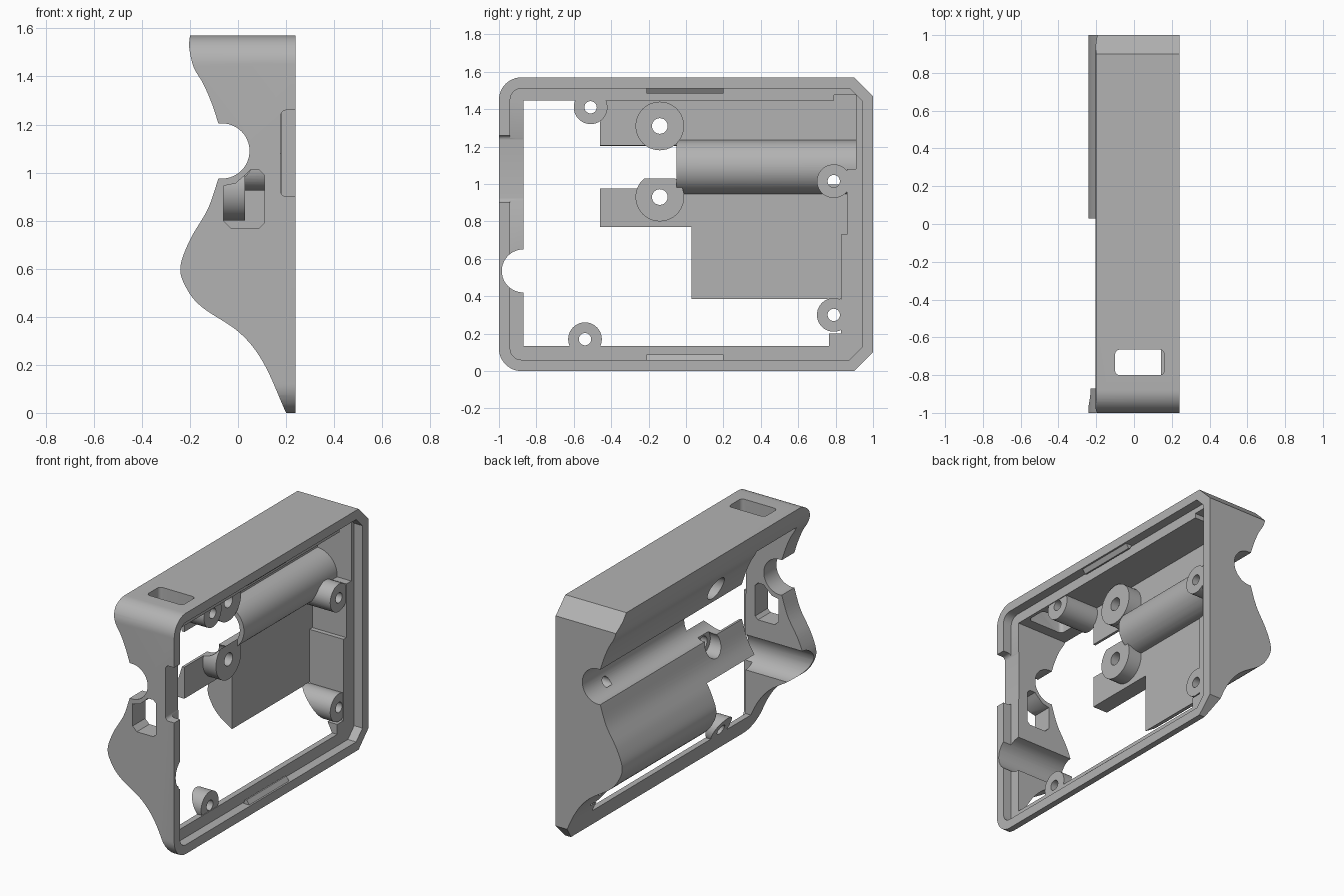
import bpy, bmesh, math
from mathutils import Vector

cube = bpy.data.objects.get("Cube")
if cube:
    bpy.data.objects.remove(cube, do_unlink=True)

grey = bpy.data.materials.new("plain grey")
grey.use_nodes = True
grey.diffuse_color = (0.45, 0.45, 0.45, 1)
grey.node_tree.nodes["Principled BSDF"].inputs["Base Color"].default_value = (0.45, 0.45, 0.45, 1)


def prism(name, pts, axis, lo, hi):
    """Extrude a 2D outline along an axis."""
    place = {"x": lambda a, b, t: (t, a, b),
             "y": lambda a, b, t: (a, t, b),
             "z": lambda a, b, t: (a, b, t)}[axis]
    bm = bmesh.new()
    low = [bm.verts.new(place(a, b, lo)) for a, b in pts]
    high = [bm.verts.new(place(a, b, hi)) for a, b in pts]
    bm.faces.new(low)
    bm.faces.new(high)
    for i in range(len(pts)):
        j = (i + 1) % len(pts)
        bm.faces.new((low[i], low[j], high[j], high[i]))
    bmesh.ops.recalc_face_normals(bm, faces=bm.faces)
    mesh = bpy.data.meshes.new(name)
    bm.to_mesh(mesh)
    bm.free()
    mesh.materials.append(grey)
    ob = bpy.data.objects.new(name, mesh)
    bpy.context.collection.objects.link(ob)
    return ob


def arc(a, b, r, start, end, n):
    return [(a + r * math.cos(math.radians(start + (end - start) * i / n)),
             b + r * math.sin(math.radians(start + (end - start) * i / n))) for i in range(n + 1)]


def disc(a, b, r, n=40):
    return arc(a, b, r, 0, 360, n)[:-1]


def rect(a0, a1, b0, b1, r=0):
    if not r:
        return [(a0, b0), (a1, b0), (a1, b1), (a0, b1)]
    return (arc(a0 + r, b0 + r, r, 180, 270, 6) + arc(a1 - r, b0 + r, r, 270, 360, 6)
            + arc(a1 - r, b1 - r, r, 0, 90, 6) + arc(a0 + r, b1 - r, r, 90, 180, 6))


def case_outline(inset, r, c):
    """Side outline: rounded at the front, chamfered at the back."""
    y0, y1, z0, z1 = -1 + inset, 1 - inset, inset, TOP - inset
    return (arc(y0 + r, z0 + r, r, 180, 270, 12) + [(y1 - c, z0), (y1, z0 + c), (y1, z1 - c), (y1 - c, z1)]
            + arc(y0 + r, z1 - r, r, 90, 180, 12))


def smooth(points, steps=6):
    """Catmull-Rom curve through the points."""
    p = [Vector(q) for q in points]
    p = [2 * p[0] - p[1]] + p + [2 * p[-1] - p[-2]]
    out = []
    for i in range(1, len(p) - 2):
        a, b, c, d = p[i - 1:i + 3]
        for s in range(steps):
            t = s / steps
            out.append(tuple(0.5 * (2 * b + (c - a) * t + (2 * a - 5 * b + 4 * c - d) * t * t
                                    + (3 * b - a - 3 * c + d) * t ** 3)))
    return out + [tuple(p[-2])]


def combine(target, other, op, keep=False):
    m = target.modifiers.new("bool", "BOOLEAN")
    m.operation, m.object, m.solver = op, other, "EXACT"
    bpy.context.view_layer.update()
    result = bpy.data.meshes.new_from_object(target.evaluated_get(bpy.context.evaluated_depsgraph_get()))
    target.modifiers.clear()
    target.data = result
    if not keep:
        bpy.data.objects.remove(other, do_unlink=True)


def cut(pts, axis, lo, hi):
    combine(shell, prism("cutter", pts, axis, lo, hi), "DIFFERENCE")


def add(pts, axis, lo, hi):
    combine(shell, prism("adder", pts, axis, lo, hi), "UNION")


TOP, RIM, FLOOR, LEDGE = 1.57, 0.24, -0.065, 0.18
GROOVE = (-0.067, 1.09)

# Wavy grip profile
lower = smooth([(0.2, 0), (0.105, 0.21), (0.005, 0.335), (-0.15, 0.44), (-0.215, 0.52), (-0.24, 0.605),
                (-0.2, 0.72), (-0.125, 0.85), (-0.08, 0.98)])
upper = smooth([(-0.08, 1.2), (-0.11, 1.29), (-0.145, 1.37), (-0.185, 1.44), (-0.203, 1.52), (-0.2, TOP)])
profile = lower + upper + [(RIM, TOP), (RIM, 0)]


def solid_case(name):
    ob = prism(name, profile, "y", -1.1, 1.1)
    combine(ob, prism("outline", case_outline(0, 0.12, 0.1), "x", -1, RIM + 0.1), "INTERSECT")
    return ob


shell = solid_case("case_shell")
envelope = solid_case("case_envelope")

# Hollow interior with a stepped back wall
cavity = [(-0.87, 0.135), (0.765, 0.135), (0.765, 0.2), (0.83, 0.2), (0.83, 0.73), (0.86, 0.73),
          (0.86, 1.08), (0.91, 1.08), (0.91, 1.475), (0.79, 1.475), (0.79, 1.445), (-0.87, 1.445)]
cut(cavity, "x", FLOOR, 0.5)
# Open areas of the grip wall
cut([(-0.87, 0.135), (0.03, 0.135), (0.03, 0.77), (-0.46, 0.77), (-0.46, 1.445), (-0.87, 1.445)], "x", -0.5, 0.1)
# Recessed ledge inside the rim
cut(case_outline(0.06, 0.06, 0.065), "x", LEDGE, 0.5)

# Tube housing, screw bosses and large mounting bosses
add(disc(*GROOVE, 0.145, 64), "y", -0.05, 0.93)
screws = [(-0.51, 1.41), (-0.54, 0.17), (0.79, 0.3), (0.79, 1.015)]
mounts = [(-0.14, 1.31), (-0.14, 0.93)]
for y, z in screws:
    add(disc(y, z, 0.09), "x", FLOOR - 0.01, LEDGE - 0.005)
for y, z in mounts:
    add(disc(y, z, 0.13), "x", FLOOR - 0.01, 0.03)
combine(shell, envelope, "INTERSECT")

# Lengthwise groove, then holes and counterbores
cut(disc(*GROOVE, 0.115, 64), "y", -1.2, 1.2)
for y, z in screws:
    cut(disc(y, z, 0.033, 24), "x", 0.0 if y > 0.5 and z > 0.5 else -0.5, 0.5)
for y, z in mounts:
    cut(disc(y, z, 0.042, 24), "x", -0.5, 0.5)
    cut(disc(y, z, 0.075), "x", -0.5, -0.025)

# Front window, port notch, finger scoop and top slot
cut([(-0.06, 0.8), (-0.03, 0.77), (0.09, 0.77), (0.11, 0.79), (0.11, 0.99), (0.09, 1.01), (0.05, 1.01),
     (0.03, 0.99), (-0.01, 0.955), (-0.06, 0.945)], "y", -1.2, -0.8)
cut(rect(0.177, 0.4, 0.9, 1.26, 0.025), "y", -1.2, -0.8)
cut(disc(-0.87, 0.535, 0.115), "x", -0.5, 0.5)
cut(rect(-0.1, 0.16, -0.8, -0.665, 0.025), "z", 1.3, 1.8)

shell.name = "case_shell"

# Snap ridges on the rim
for name, z0, z1 in (("top_snap_ridge", 1.483, 1.512), ("bottom_snap_ridge", 0.058, 0.088)):
    outer, inner = (z1, z0) if z0 > 1 else (z0, z1)
    prism(name, [(0.185, outer), (0.2, inner), (0.21, inner), (0.23, outer)], "y", -0.21, 0.2)

bpy.ops.object.select_all(action="DESELECT")
shell.select_set(True)
bpy.context.view_layer.objects.active = shell
bpy.ops.object.shade_smooth_by_angle(angle=math.radians(30))
